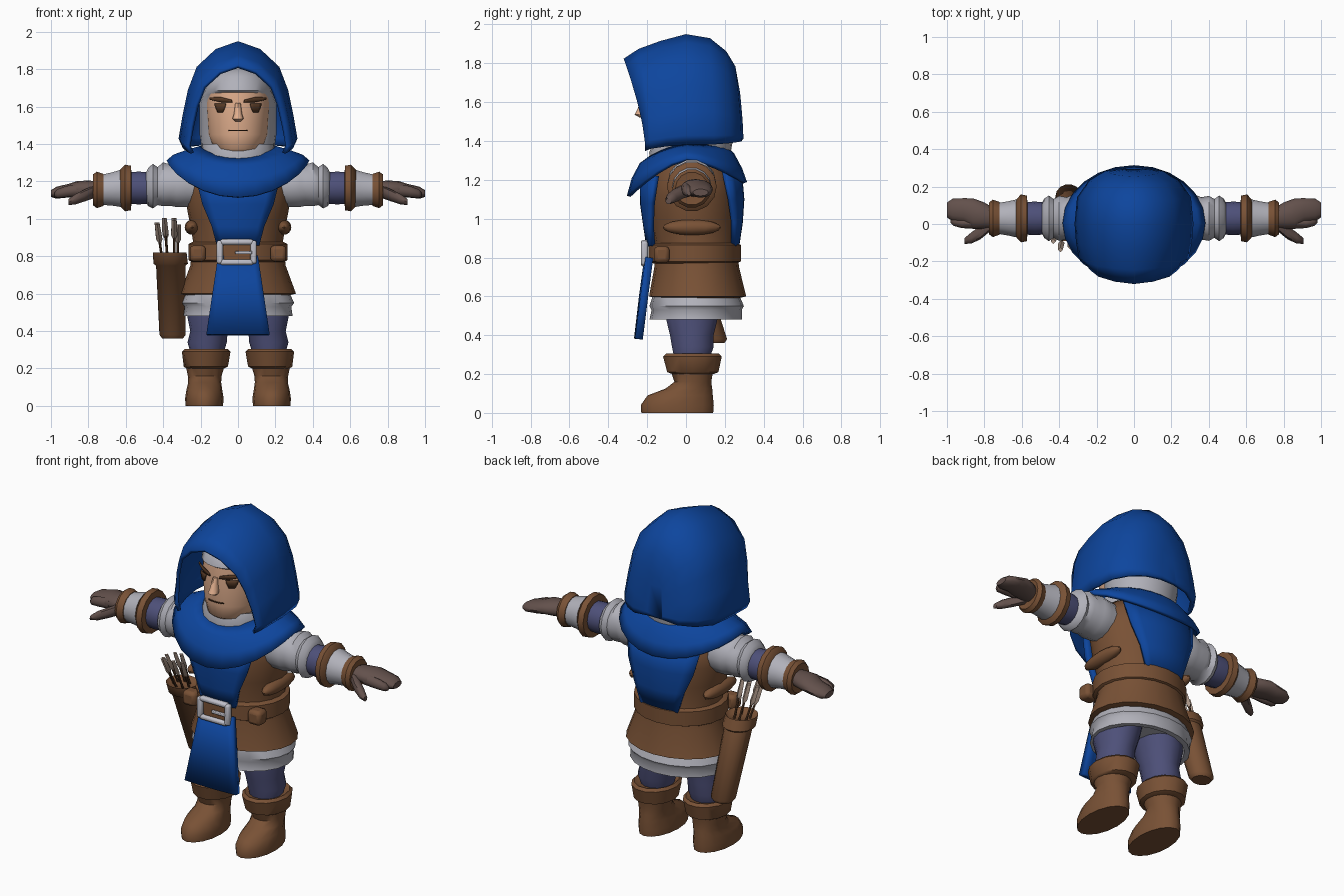
import bpy, bmesh, math
from mathutils import Vector


def material(name, rgb):
    m = bpy.data.materials.new(name)
    m.diffuse_color = (*rgb, 1)
    return m


BLUE = material("blue cloth", (0.004, 0.06, 0.34))
BROWN = material("brown leather", (0.19, 0.083, 0.036))
WHITE = material("grey white linen", (0.44, 0.44, 0.49))
NAVY = material("navy cloth", (0.075, 0.08, 0.19))
SKIN = material("skin", (0.76, 0.43, 0.27))
GLOVE = material("dark glove", (0.125, 0.082, 0.072))
DARK = material("dark brown", (0.09, 0.04, 0.018))
METAL = material("buckle silver", (0.52, 0.52, 0.58))
FEATHER = material("feather tan", (0.4, 0.3, 0.24))


def finish(name, bm, mat, mirror=False, thick=0, bevel=0, angle=50):
    bmesh.ops.recalc_face_normals(bm, faces=bm.faces)
    me = bpy.data.meshes.new(name)
    bm.to_mesh(me)
    bm.free()
    me.materials.append(mat)
    ob = bpy.data.objects.new(name, me)
    bpy.context.collection.objects.link(ob)
    bpy.ops.object.select_all(action='DESELECT')
    bpy.context.view_layer.objects.active = ob
    ob.select_set(True)
    bpy.ops.object.shade_smooth_by_angle(angle=math.radians(angle))
    if thick:
        s = ob.modifiers.new("thickness", 'SOLIDIFY')
        s.thickness, s.offset = thick, 0
    if bevel:
        b = ob.modifiers.new("bevel", 'BEVEL')
        b.width, b.segments = bevel, 2
    if mirror:
        m = ob.modifiers.new("mirror", 'MIRROR')
        m.use_mirror_merge = False
    return ob


def skin_rings(bm, rings, closed=True, caps=True):
    vs = [[bm.verts.new(p) for p in r] for r in rings]
    n = len(vs[0])
    for a, b in zip(vs, vs[1:]):
        for i in range(n if closed else n - 1):
            j = (i + 1) % n
            bm.faces.new((a[i], a[j], b[j], b[i]))
    if caps:
        bm.faces.new(vs[0])
        bm.faces.new(vs[-1])


def loft(name, rings, mat, axis='z', n=16, **kw):
    """Stack of ellipses: (cx, cy, cz, radius a, radius b) across the axis."""
    u, v = {'z': ((1, 0, 0), (0, 1, 0)), 'x': ((0, 1, 0), (0, 0, 1)),
            'y': ((1, 0, 0), (0, 0, 1))}[axis]
    bm = bmesh.new()
    pts = []
    for cx, cy, cz, a, b in rings:
        pts.append([Vector((cx, cy, cz)) + Vector(u) * a * math.cos(t) + Vector(v) * b * math.sin(t)
                    for t in (2 * math.pi * i / n for i in range(n))])
    skin_rings(bm, pts)
    return finish(name, bm, mat, **kw)


def panel(name, rows, mat, cols=8, **kw):
    """Curved sheet: rows of (z, x0, x1, y0, k) with y = y0 + k x^2."""
    bm = bmesh.new()
    pts = []
    for z, x0, x1, y0, k in rows:
        xs = [x0 + (x1 - x0) * i / cols for i in range(cols + 1)]
        pts.append([(x, y0 + k * x * x, z) for x in xs])
    skin_rings(bm, pts, closed=False, caps=False)
    return finish(name, bm, mat, **kw)


def box(name, c, s, mat, bevel=0.01, **kw):
    bm = bmesh.new()
    bmesh.ops.create_cube(bm, size=1)
    for v in bm.verts:
        v.co = Vector((c[i] + v.co[i] * s[i] for i in range(3)))
    return finish(name, bm, mat, bevel=bevel, **kw)


def ball(name, c, s, mat, **kw):
    bm = bmesh.new()
    bmesh.ops.create_uvsphere(bm, u_segments=12, v_segments=8, radius=1)
    for v in bm.verts:
        v.co = Vector((c[i] + v.co[i] * s[i] for i in range(3)))
    return finish(name, bm, mat, **kw)


# Torso: tunic, undershirt hem, belt
loft("tunic", [(0, .06, .59, .27, .21), (0, .06, .6, .31, .25), (0, .055, .75, .255, .218),
               (0, .05, .88, .24, .21), (0, .04, 1.0, .262, .225), (0, .04, 1.12, .285, .23),
               (0, .04, 1.22, .28, .215), (0, .03, 1.31, .2, .17)], BROWN, n=20)
loft("shirt_hem", [(0, .05, .64, .26, .21), (0, .055, .55, .3, .243), (0, .055, .53, .285, .232),
                   (0, .05, .48, .292, .238), (0, .05, .48, .262, .208), (0, .05, .55, .25, .2)],
     WHITE, n=20)
loft("belt", [(0, .045, .77, .25, .215), (0, .045, .78, .265, .237), (0, .045, .865, .265, .237),
              (0, .045, .875, .245, .215)], BROWN, n=20)
box("belt_loop", (.215, -.125, .815), (.085, .08, .085), BROWN, .02, mirror=True)
ball("side_lacing", (.245, .03, .955), (.04, .15, .04), BROWN, mirror=True)

# Buckle
box("buckle_plate", (-.005, -.208, .82), (.15, .02, .09), BROWN)
for s in (-1, 1):
    box("buckle_side", (-.007 + s * .09, -.214, .822), (.034, .036, .125), METAL, .012)
    box("buckle_bar", (-.007, -.214, .822 + s * .054), (.18, .036, .03), METAL, .012)
box("buckle_pin", (.03, -.225, .82), (.09, .015, .018), METAL, .004)

# Tabard, front and back
panel("tabard_chest", [(1.22, -.22, .22, -.22, 1.4), (1.08, -.185, .185, -.222, 1.4),
                       (.96, -.135, .135, -.205, 1.4), (.86, -.11, .11, -.19, 1.4)], BLUE, thick=.03)
panel("tabard_skirt", [(.8, -.105, .105, -.195, .6), (.6, -.135, .135, -.222, .4),
                       (.38, -.168, .168, -.248, .2)], BLUE, thick=.04)
panel("tabard_back", [(1.25, -.24, .24, .275, -1.4), (1.1, -.21, .21, .288, -1.4),
                      (.98, -.16, .16, .28, -1.4), (.86, -.12, .12, .262, -1.4)], BLUE, thick=.025)

# Shoulder mantle dips at front and back
bm = bmesh.new()
rings = []
for rx, ry, z, front, back in ((.2, .18, 1.38, .06, .0), (.27, .235, 1.36, .08, .03),
                               (.34, .275, 1.335, .13, .08), (.375, .3, 1.305, .19, .12)):
    ring = []
    for i in range(24):
        c, s = math.cos(math.pi * i / 12), math.sin(math.pi * i / 12)
        ring.append((rx * c, .005 + ry * s, z - (front if s < 0 else back) * abs(s) ** 1.5))
    rings.append(ring)
skin_rings(bm, rings, caps=False)
finish("mantle", bm, BLUE, thick=.02)

# Hood: arches from the face opening to the back
arch = ((.93, -.09), (1, 0), (.93, .24), (.84, .5), (.69, .74), (.37, .92))
bm = bmesh.new()
rings = []
for yt, yb, w, zt, zb in ((-.315, -.205, .262, 1.815, 1.39), (-.24, -.18, .285, 1.865, 1.405),
                          (-.13, -.1, .3, 1.905, 1.42), (0, 0, .308, 1.94, 1.43),
                          (.12, .14, .295, 1.92, 1.43), (.2, .225, .235, 1.855, 1.43),
                          (.245, .275, .15, 1.78, 1.43), (.268, .285, .05, 1.65, 1.43)):
    half = [(w * u, yb + (yt - yb) * max(0, v) ** 1.4, zb + (zt - zb) * v) for u, v in arch]
    rings.append(half + [(0, yt, zt)] + [(-x, y, z) for x, y, z in reversed(half)])
skin_rings(bm, rings, closed=False, caps=False)
bm.faces.new(bm.verts[:][-13:]) if not bm.verts.ensure_lookup_table() else None
finish("hood", bm, BLUE, thick=.02)

# Head: face, coif, collar, features
loft("face", [(0, -.06, 1.34, .07, .09), (0, -.05, 1.375, .13, .145), (0, -.03, 1.45, .16, .175),
              (0, -.03, 1.6, .17, .185), (0, -.03, 1.7, .165, .175)], SKIN, n=24)
loft("coif", [(0, .06, 1.34, .19, .17), (0, .06, 1.45, .205, .19), (0, .05, 1.62, .205, .195),
              (0, .02, 1.665, .19, .21), (0, -.005, 1.685, .18, .22), (0, -.005, 1.76, .155, .195),
              (0, .01, 1.81, .08, .1)], WHITE, n=24)
loft("collar", [(0, -.01, 1.27, .18, .17), (0, -.01, 1.34, .2, .18), (0, .0, 1.4, .19, .165),
                (0, .02, 1.38, .14, .1)], WHITE, n=20)
loft("nose", [(0, -.225, 1.52, .014, .012), (0, -.232, 1.535, .03, .033), (0, -.222, 1.56, .022, .03),
              (0, -.21, 1.62, .014, .016)], SKIN, n=8)
panel("eye", [(1.617, .065, .125, -.222, 3.2), (1.6, .068, .122, -.222, 3.2),
              (1.57, .08, .108, -.221, 3.2)], DARK, 4, thick=.006, mirror=True)
panel("eyebrow", [(1.65, .09, .15, -.222, 3.2), (1.637, .035, .15, -.223, 3.2),
                  (1.622, .03, .08, -.223, 3.2)], DARK, 5, thick=.006, mirror=True)
panel("mouth", [(1.475, -.05, .05, -.213, 3.2), (1.469, -.05, .05, -.212, 3.2)], DARK, thick=.004)


# Arms along x: (x, z, radius)
def arm(name, rows, mat):
    loft(name, [(x, .03, z, r, r) for x, z, r in rows], mat, 'x', 14, mirror=True)


arm("sleeve", [(.18, 1.18, .11), (.28, 1.18, .12), (.33, 1.185, .125), (.36, 1.18, .113),
               (.4, 1.185, .12), (.43, 1.175, .104), (.455, 1.175, .122), (.48, 1.17, .105),
               (.495, 1.17, .075)], WHITE)
arm("arm_cloth", [(.47, 1.165, .085), (.53, 1.165, .09), (.6, 1.165, .085)], NAVY)
arm("upper_bracer_band", [(.57, 1.165, .09), (.573, 1.165, .122), (.605, 1.165, .128),
                          (.63, 1.165, .1)], BROWN)
arm("bracer", [(.6, 1.165, .108), (.67, 1.16, .092), (.73, 1.155, .082)], WHITE)
arm("wrist_band", [(.715, 1.155, .07), (.72, 1.155, .088), (.755, 1.155, .1), (.775, 1.155, .085),
                   (.77, 1.155, .05)], BROWN)

# Gloved hands
loft("hand", [(.74, .03, 1.155, .05, .045), (.8, .045, 1.16, .07, .045), (.86, .055, 1.16, .082, .042),
              (.91, .072, 1.15, .066, .036), (.97, .075, 1.14, .06, .032), (1.0, .075, 1.135, .04, .018)],
     GLOVE, 'x', 12, mirror=True)
loft("index_finger", [(.84, 0, 1.155, .026, .034), (.92, .005, 1.145, .027, .03),
                      (.965, .012, 1.135, .022, .024), (.98, .015, 1.13, .01, .012)],
     GLOVE, 'x', 8, mirror=True)
loft("thumb", [(.77, 0, 1.145, .04, .035), (.82, -.045, 1.125, .036, .032), (.87, -.075, 1.105, .03, .028),
               (.905, -.09, 1.09, .016, .016)], GLOVE, 'x', 8, mirror=True)

# Legs and boots
loft("leg", [(.165, .03, .27, .085, .09), (.165, .035, .34, .105, .11), (.155, .03, .4, .1, .115),
             (.15, .03, .5, .125, .14), (.13, .035, .6, .125, .145)], NAVY, n=14, mirror=True)
loft("boot", [(.18, -.045, 0, .1, .185), (.18, -.045, .04, .103, .188), (.18, -.03, .09, .095, .168),
              (.178, .015, .125, .088, .12), (.178, .035, .16, .09, .095), (.175, .03, .22, .105, .11)],
     BROWN, n=16, mirror=True)
loft("boot_cuff", [(.175, .035, .2, .1, .11), (.172, .035, .21, .118, .135), (.17, .033, .29, .13, .155),
                   (.17, .033, .305, .115, .14), (.17, .033, .29, .09, .1)], BROWN, n=14, mirror=True)

# Quiver leaning forward, with arrows
loft("quiver", [(-.35, .15, .36, .055, .05), (-.35, .148, .38, .07, .065), (-.36, .02, .75, .078, .075),
                (-.36, .015, .76, .092, .09), (-.365, -.005, .82, .09, .088), (-.365, -.002, .8, .07, .068)],
     BROWN, n=14)
for i in range(7):
    a = 2 * math.pi * i / 7
    dx, dy = math.cos(a), math.sin(a)
    top = .97 + .035 * ((i * 3) % 4) / 3

    def at(z, r):
        k = (z - .75) / .25
        return (-.365 - .015 * k + dx * (.04 + .022 * k), .02 - .105 * k + dy * (.04 + .012 * k), z, r, r)

    loft("arrow_shaft", [at(.75, .007), at(top - .01, .007)], DARK, n=6)
    loft("arrow_feather", [at(top - .1, .007), at(top - .08, .017), at(top, .013)], FEATHER, n=4)
